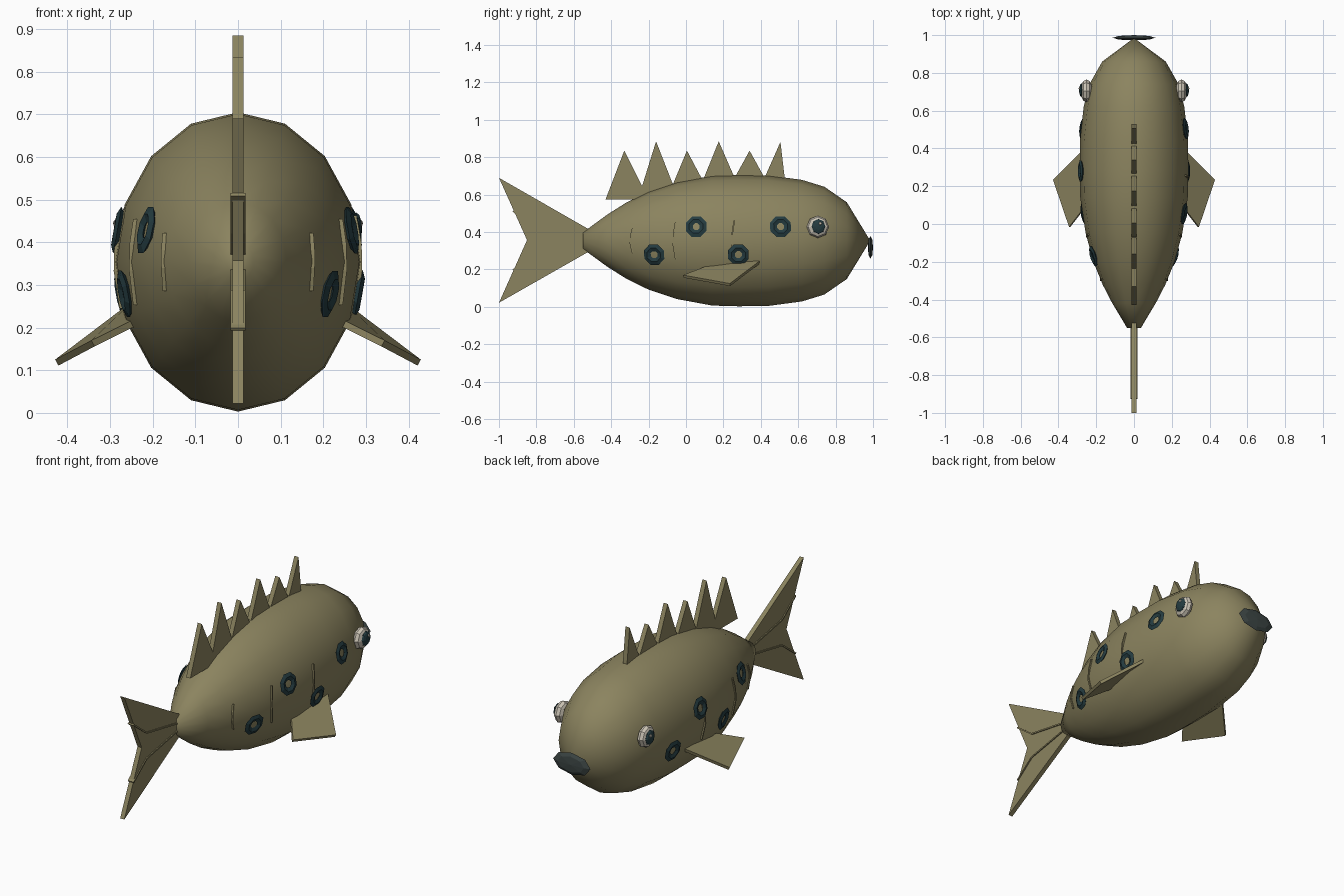
import bpy, bmesh, math
from mathutils import Vector, Matrix

cube = bpy.data.objects.get("Cube")
if cube:
    bpy.data.objects.remove(cube, do_unlink=True)


def material(name, rgb):
    m = bpy.data.materials.new(name)
    m.use_nodes = True
    m.diffuse_color = (*rgb, 1)
    m.node_tree.nodes["Principled BSDF"].inputs["Base Color"].default_value = (*rgb, 1)
    return m


OLIVE = material("olive", (0.26, 0.23, 0.115))
TEAL = material("dark_teal", (0.018, 0.045, 0.052))
SLATE = material("slate", (0.045, 0.06, 0.058))
CREAM = material("cream", (0.62, 0.57, 0.48))

MID_Z = 0.354
RATIO = 0.82  # body width to height
PROFILE = [(-.55, .045), (-.42, .14), (-.32, .203), (-.2, .262), (-.05, .312), (.14, .347),
           (.28, .351), (.44, .349), (.62, .325), (.74, .288), (.86, .205)]
SIDES = [(1, "left"), (-1, "right")]


def finish(bm, name, mat, smooth=False):
    bmesh.ops.recalc_face_normals(bm, faces=bm.faces)
    for f in bm.faces:
        f.smooth = smooth
    me = bpy.data.meshes.new(name)
    bm.to_mesh(me)
    bm.free()
    me.materials.append(mat)
    ob = bpy.data.objects.new(name, me)
    bpy.context.collection.objects.link(ob)
    return ob


def half_height(y):
    for (y0, h0), (y1, h1) in zip(PROFILE, PROFILE[1:]):
        if y <= y1:
            return h0 + (h1 - h0) * (y - y0) / (y1 - y0)
    return PROFILE[-1][1]


def surface(y, z, side=1):
    """Point on the flank at a given y and z."""
    h = half_height(y)
    x = RATIO * math.sqrt(max(0, h * h - (z - MID_Z) ** 2))
    return Vector((side * x, y, z))


def plate(name, points, half):
    """Flat outline in the y-z plane, given thickness along x."""
    bm = bmesh.new()
    rows = [[bm.verts.new((x, y, z)) for y, z in points] for x in (-half, half)]
    for row in rows:
        bm.faces.new(row)
    n = len(points)
    for i in range(n):
        j = (i + 1) % n
        bm.faces.new((rows[0][i], rows[0][j], rows[1][j], rows[1][i]))
    return finish(bm, name, OLIVE)


def strip(name, points, half_x, half_w):
    """Thin bent bar through points, wide along y and z."""
    bm = bmesh.new()
    rows = []
    for i, p in enumerate(points):
        t = points[min(i + 1, len(points) - 1)] - points[max(i - 1, 0)]
        w = Vector((0, -t.z, t.y)).normalized() * half_w
        d = Vector((half_x, 0, 0))
        rows.append([bm.verts.new(p + o) for o in (w + d, w - d, -w - d, d - w)])
    for a, b in zip(rows, rows[1:]):
        for i in range(4):
            j = (i + 1) % 4
            bm.faces.new((a[i], a[j], b[j], b[i]))
    bm.faces.new(rows[0])
    bm.faces.new(rows[-1])
    return finish(bm, name, OLIVE)


def ball(name, mat, centre, size, axis, segs=8, rings=6, smooth=False):
    """Squashed sphere with its poles turned to the given axis."""
    bm = bmesh.new()
    bmesh.ops.create_uvsphere(bm, u_segments=segs, v_segments=rings, radius=1)
    turn = Matrix.Rotation(math.pi / 2, 4, axis)
    bm.transform(Matrix.Translation(centre) @ Matrix.Diagonal((*size, 1)) @ turn)
    return finish(bm, name, mat, smooth)


# Body: sixteen-sided rings along y closed by a blunt nose
bm = bmesh.new()
rings = []
for y, h in PROFILE:
    angles = [2 * math.pi * i / 16 for i in range(16)]
    rings.append([bm.verts.new((RATIO * h * math.sin(a), y, MID_Z + h * math.cos(a))) for a in angles])
nose = bm.verts.new((0, .985, MID_Z))
for a, b in zip(rings, rings[1:]):
    for i in range(16):
        j = (i + 1) % 16
        bm.faces.new((a[i], a[j], b[j], b[i]))
for i in range(16):
    bm.faces.new((rings[-1][i], rings[-1][(i + 1) % 16], nose))
bm.faces.new(rings[0])
finish(bm, "body", OLIVE, smooth=True)

# Spiny back fin, its base sunk in the body
plate("back_fin", [(-.43, .575), (-.33, .835), (-.235, .645), (-.16, .885), (-.07, .655),
                   (.005, .835), (.09, .675), (.175, .885), (.26, .69), (.34, .835),
                   (.42, .69), (.505, .882), (.53, .67), (.1, .6), (-.2, .575)], .0125)

# Forked tail with two bent ribs
plate("tail_fin", [(-.52, .415), (-1, .69), (-.85, .357), (-1, .022), (-.52, .295)], .0125)
for s, word in [(1, "upper"), (-1, "lower")]:
    path = [Vector((0, y, MID_Z + s * dz)) for y, dz in [(-.54, .02), (-.81, .07), (-.925, .158)]]
    strip(word + "_tail_rib", path, .018, .004)

for side, word in SIDES:
    # Side fin
    corners = [(.24, .42, .258), (.425, .235, .118), (.34, -.015, .163), (.235, .12, .215)]
    pts = [Vector((side * x, y, z)) for x, y, z in corners]
    normal = (pts[2] - pts[0]).cross(pts[3] - pts[1]).normalized() * .008
    bm = bmesh.new()
    low = [bm.verts.new(p - normal) for p in pts]
    high = [bm.verts.new(p + normal) for p in pts]
    bm.faces.new(low)
    bm.faces.new(high)
    for i in range(4):
        j = (i + 1) % 4
        bm.faces.new((low[i], low[j], high[j], high[i]))
    finish(bm, word + "_side_fin", OLIVE)

    # Eye, pupil and glint
    ball(word + "_eye", CREAM, (side * .252, .705, .428), (.032, .06, .06), 'Y')
    ball(word + "_pupil", TEAL, (side * .277, .708, .43), (.014, .037, .04), 'Y')
    ball(word + "_glint", CREAM, (side * .288, .718, .445), (.005, .009, .009), 'Y', 6, 4)

    # Bent ridges on the flank
    for n, (y, half) in enumerate([(-.285, .067), (-.055, .1), (.258, .108)]):
        path = [surface(y - back, MID_Z + f * half, side)
                for f, back in [(1, 0), (.4, .01), (-.2, .013), (-1, 0)]]
        strip(f"{word}_flank_ridge_{n + 1}", path, .005, .004)

    # Ring spots, alternating high and low, swapped on the other side
    for n, y in enumerate((-.17, .055, .28, .505)):
        z = MID_Z + .0745 * side * (-1) ** (n + 1)
        p = surface(y, z, side)
        e = .01
        along_y = surface(y + e, z, side) - surface(y - e, z, side)
        along_z = surface(y, z + e, side) - surface(y, z - e, side)
        out = along_y.cross(along_z).normalized() * side
        turn = out.to_track_quat('Z', 'Y').to_matrix().to_4x4()
        bm = bmesh.new()
        loops = []
        for i in range(8):
            a = math.pi * (i + .5) / 4
            loops.append([bm.verts.new((r * math.cos(a), r * math.sin(a), h))
                          for r, h in [(.06, 0), (.04, .008), (.02, 0), (.04, -.012)]])
        for i in range(8):
            for k in range(4):
                m = (k + 1) % 4
                bm.faces.new((loops[i][k], loops[i][m], loops[i - 1][m], loops[i - 1][k]))
        bm.transform(Matrix.Translation(p + out * .002) @ turn)
        finish(bm, f"{word}_spot_{n + 1}", TEAL)

# Flat lips over the nose
ball("mouth", SLATE, (0, .986, .318), (.113, .014, .06), 'X', 8, 4)
